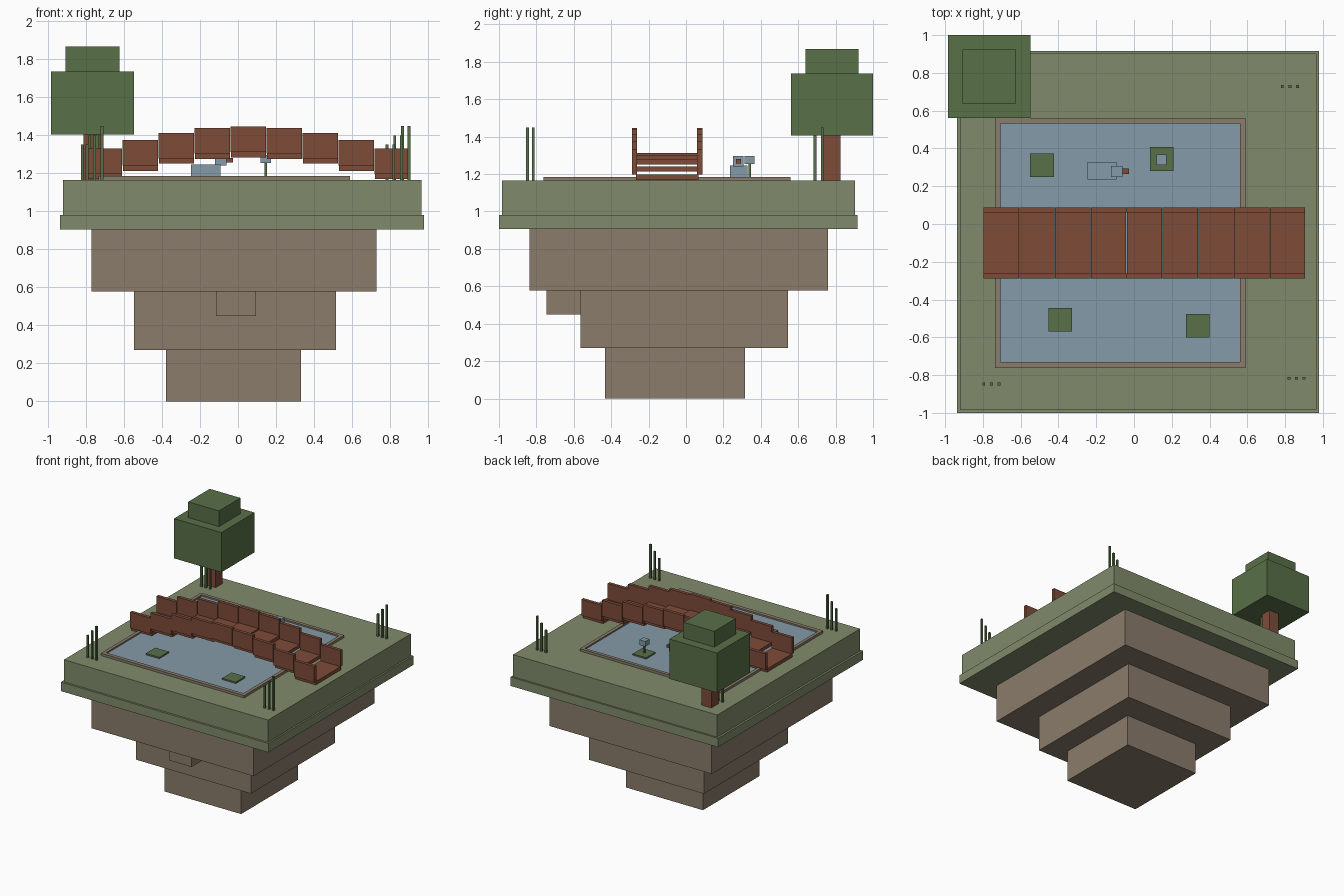
import bpy, bmesh, math

if "Cube" in bpy.data.objects:
    bpy.data.objects.remove(bpy.data.objects["Cube"])


def lin(c):
    c /= 255
    return c / 12.92 if c <= 0.04045 else ((c + 0.055) / 1.055) ** 2.4


def material(name, r, g, b):
    m = bpy.data.materials.new(name)
    m.diffuse_color = (lin(r), lin(g), lin(b), 1)
    m.use_nodes = True
    m.node_tree.nodes["Principled BSDF"].inputs["Base Color"].default_value = m.diffuse_color
    return m


GRASS = material("grass green", 128, 139, 107)
LEAF = material("leaf green", 88, 112, 72)
DIRT = material("earth brown", 138, 124, 107)
WOOD = material("red brown wood", 126, 76, 57)
WATER = material("pale blue", 132, 155, 168)


def boxes(name, mat, *ranges):
    """One object made of axis-aligned boxes given as (x0, x1, y0, y1, z0, z1)."""
    bm = bmesh.new()
    for x0, x1, y0, y1, z0, z1 in ranges:
        verts = bmesh.ops.create_cube(bm, size=1)["verts"]
        bmesh.ops.scale(bm, vec=(x1 - x0, y1 - y0, z1 - z0), verts=verts)
        bmesh.ops.translate(bm, verts=verts,
                            vec=((x0 + x1) / 2, (y0 + y1) / 2, (z0 + z1) / 2))
    mesh = bpy.data.meshes.new(name)
    bm.to_mesh(mesh)
    bm.free()
    mesh.materials.append(mat)
    ob = bpy.data.objects.new(name, mesh)
    bpy.context.collection.objects.link(ob)
    return ob


def around(cx, cy, size, z0, z1):
    """Square box centred on a point."""
    h = size / 2
    return (cx - h, cx + h, cy - h, cy + h, z0, z1)


GROUND = 1.165

# floating island
boxes("grass_lip", GRASS, (-0.938, 0.98, -1.0, 0.917, 0.905, 0.98))
boxes("grass_top", GRASS, (-0.921, 0.966, -0.983, 0.903, 0.98, GROUND))
boxes("earth_upper", DIRT, (-0.77, 0.73, -0.836, 0.76, 0.577, 0.905))
boxes("earth_middle", DIRT, (-0.548, 0.515, -0.565, 0.545, 0.27, 0.577))
boxes("earth_lower", DIRT, (-0.378, 0.332, -0.433, 0.316, 0.0, 0.27))
boxes("earth_lump", DIRT, (-0.115, 0.095, -0.747, -0.537, 0.45, 0.577))

# pond with a raised border
boxes("pond_water", WATER, (-0.708, 0.562, -0.73, 0.532, GROUND - 0.02, 1.173))
boxes("pond_border", DIRT,
      (-0.735, 0.59, -0.762, -0.73, GROUND, 1.185),
      (-0.735, 0.59, 0.532, 0.56, GROUND, 1.185),
      (-0.735, -0.708, -0.73, 0.532, GROUND, 1.185),
      (0.562, 0.59, -0.73, 0.532, GROUND, 1.185))

# lily pads and the flower
for i, (x, y) in enumerate([(-0.487, 0.312), (0.146, 0.344),
                            (-0.391, -0.507), (0.338, -0.539)]):
    boxes(f"lily_pad_{i + 1}", LEAF, around(x, y, 0.125, 1.173, 1.185))
boxes("flower_stem", LEAF, around(0.146, 0.34, 0.014, 1.185, 1.253))
boxes("flower_head", WATER, around(0.146, 0.34, 0.054, 1.253, 1.296))

# duck
boxes("duck_body", WATER, (-0.247, -0.092, 0.235, 0.328, 1.173, 1.246))
boxes("duck_head", WATER, (-0.122, -0.06, 0.25, 0.308, 1.24, 1.296))
boxes("duck_beak", WOOD, (-0.06, -0.027, 0.266, 0.294, 1.257, 1.281))

# arched bridge: planks with a panel on either side
for i in range(9):
    cx = 0.055 + (i - 4) * 0.1895
    z = 1.169 + 0.115 * math.sin(math.pi * i / 8)
    boxes(f"bridge_plank_{i + 1}", WOOD,
          (cx - 0.093, cx + 0.093, -0.267, 0.066, z, z + 0.028))
    boxes(f"bridge_panels_{i + 1}", WOOD,
          (cx - 0.0935, cx + 0.0935, -0.288, -0.261, z + 0.028, z + 0.162),
          (cx - 0.0935, cx + 0.0935, 0.06, 0.087, z + 0.028, z + 0.162))

# tree
boxes("tree_trunk", WOOD, around(-0.766, 0.779, 0.092, GROUND, 1.41))
boxes("tree_crown", LEAF, around(-0.766, 0.781, 0.438, 1.405, 1.737))
boxes("tree_top", LEAF, around(-0.766, 0.781, 0.284, 1.737, 1.868))

# reeds: four clusters of three, rising towards +x
for i, (x, y) in enumerate([(-0.795, -0.847), (0.82, -0.817),
                            (0.785, 0.728), (-0.82, 0.69)]):
    boxes(f"reeds_{i + 1}", LEAF,
          *[around(x + 0.04 * k, y, 0.015, GROUND, 1.352 + 0.048 * k)
            for k in range(3)])
